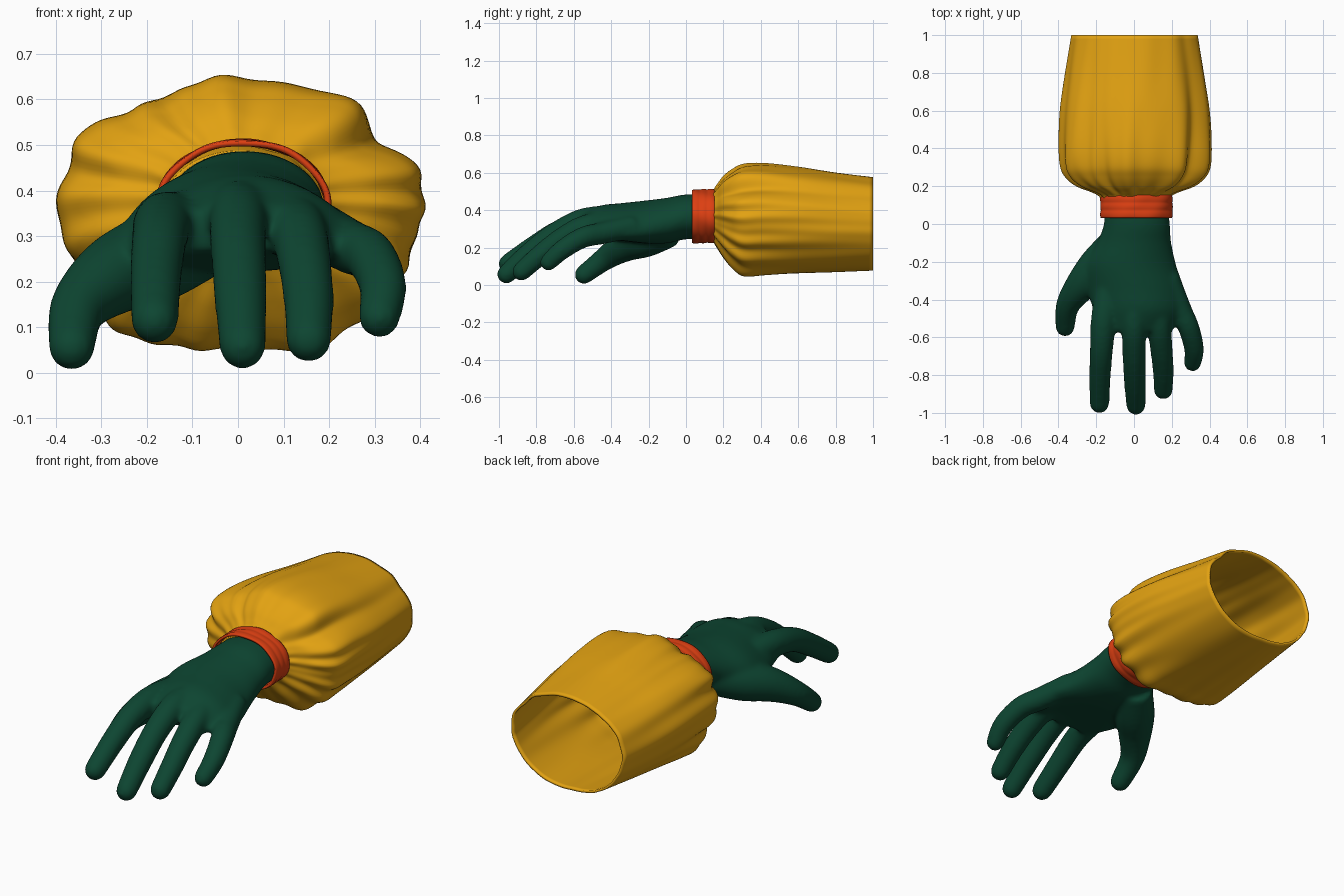
import bpy, bmesh, math
from mathutils import Vector

if "Cube" in bpy.data.objects:
    bpy.data.objects.remove(bpy.data.objects["Cube"])


def material(name, rgb):
    m = bpy.data.materials.new(name)
    m.use_nodes = True
    m.diffuse_color = (*rgb, 1)
    bsdf = m.node_tree.nodes["Principled BSDF"]
    bsdf.inputs["Base Color"].default_value = (*rgb, 1)
    bsdf.inputs["Roughness"].default_value = 0.7
    return m


GREEN = material("dark green", (0.004, 0.06, 0.031))
YELLOW = material("golden yellow", (0.76, 0.36, 0.006))
ORANGE = material("orange red", (0.72, 0.05, 0.006))


def resample(keys, steps):
    """Catmull-Rom interpolation of equal-length tuples."""
    out = []
    for i in range(len(keys) - 1):
        a, b, c, d = (keys[max(0, min(len(keys) - 1, i + k))] for k in (-1, 0, 1, 2))
        for s in range(steps):
            t = s / steps
            out.append(tuple(
                q + 0.5 * t * (r - p + t * (2 * p - 5 * q + 4 * r - w + t * (3 * (q - r) + w - p)))
                for p, q, r, w in zip(a, b, c, d)))
    return out + [keys[-1]]


def loft(bm, rings, capped):
    rows = [[bm.verts.new(p) for p in ring] for ring in rings]
    n = len(rows[0])
    for a, b in zip(rows, rows[1:]):
        for i in range(n):
            j = (i + 1) % n
            bm.faces.new((a[i], a[j], b[j], b[i]))
    if capped:
        bm.faces.new(rows[0][::-1])
        bm.faces.new(rows[-1])


def finish(name, bm, mat):
    bmesh.ops.recalc_face_normals(bm, faces=bm.faces)
    mesh = bpy.data.meshes.new(name)
    bm.to_mesh(mesh)
    bm.free()
    mesh.materials.append(mat)
    mesh.shade_smooth()
    obj = bpy.data.objects.new(name, mesh)
    bpy.context.collection.objects.link(obj)
    return obj


def angles(n):
    return [2 * math.pi * i / n for i in range(n)]


def finger(bm, keys):
    """Round tube through (x, y, z, radius) keys with a domed tip."""
    path = [(Vector(p[:3]), p[3]) for p in resample(keys, 6)]
    end, radius = path[-1]
    forward = (end - path[-2][0]).normalized()
    for a in (20, 40, 60, 75, 86):
        a = math.radians(a)
        path.append((end + forward * radius * math.sin(a), radius * math.cos(a)))
    rings = []
    for i, (p, r) in enumerate(path):
        tangent = path[min(i + 1, len(path) - 1)][0] - path[max(i - 1, 0)][0]
        side = tangent.cross(Vector((0, 0, 1))).normalized()
        up = side.cross(tangent).normalized()
        rings.append([p + r * (side * math.cos(t) + up * math.sin(t)) for t in angles(20)])
    loft(bm, rings, True)


# Gloved hand: arched palm and five fingers fused into one skin
bm = bmesh.new()
palm = [  # y, centre x, centre z, half width, half height, arch
    (0.14, 0.012, 0.365, 0.168, 0.122, 0.0),
    (0.0, 0.015, 0.365, 0.175, 0.12, 0.1),
    (-0.1, 0.0, 0.345, 0.198, 0.122, 0.4),
    (-0.22, -0.015, 0.337, 0.24, 0.115, 0.7),
    (-0.35, 0.01, 0.338, 0.255, 0.1, 0.9),
    (-0.46, 0.025, 0.34, 0.242, 0.085, 1.1),
    (-0.57, 0.01, 0.32, 0.19, 0.055, 1.1)]
rings = []
for y, cx, cz, rx, rz, arch in resample(palm, 5):
    rings.append([(cx + rx * math.cos(t), y, cz + rz * math.sin(t) - arch * (rx * math.cos(t)) ** 2)
                  for t in angles(40)])
loft(bm, rings, True)
fingers = {
    "index": [(-.13, -.3, .325, .065), (-.16, -.5, .33, .068), (-.172, -.66, .295, .062),
              (-.18, -.8, .215, .058), (-.183, -.95, .115, .053)],
    "middle": [(0, -.3, .35, .07), (0, -.52, .352, .066), (0, -.68, .285, .062),
               (.005, -.83, .175, .059), (.01, -.96, .058, .052)],
    "ring": [(.11, -.3, .335, .065), (.13, -.52, .317, .064), (.145, -.66, .25, .06),
             (.155, -.78, .16, .056), (.155, -.88, .072, .051)],
    "little": [(.18, -.28, .315, .06), (.245, -.45, .277, .06), (.29, -.55, .255, .057),
               (.318, -.66, .19, .053), (.31, -.735, .122, .047)],
    "thumb": [(-.08, -.08, .29, .085), (-.185, -.21, .25, .1), (-.275, -.32, .212, .087),
              (-.35, -.43, .143, .064), (-.365, -.545, .056, .052)]}
for keys in fingers.values():
    finger(bm, keys)
hand = finish("gloved_hand", bm, GREEN)
remesh = hand.modifiers.new("fuse", "REMESH")
remesh.mode = "VOXEL"
remesh.voxel_size = 0.01
remesh.use_smooth_shade = True
smooth = hand.modifiers.new("soften", "SMOOTH")
smooth.factor = 0.5
smooth.iterations = 20

# Wrist band: short elastic ring with soft ridges
bm = bmesh.new()
rings = []
for k in range(19):
    f = k / 18
    ridge = 0.003 * abs(math.sin(3 * math.pi * f))
    ring = []
    for t in angles(96):
        r = ridge + 0.0015 * math.sin(7 * t + 4 * f)
        ring.append((0.012 + (0.189 + r) * math.cos(t), 0.033 + 0.12 * f,
                     0.368 + (0.142 + r) * math.sin(t)))
    rings.append(ring)
loft(bm, rings, False)
band = finish("wrist_band", bm, ORANGE)
solid = band.modifiers.new("thickness", "SOLIDIFY")
solid.thickness = 0.012
solid.offset = -1

# Puffed sleeve: gathered at the wrist, open at the back
FOLDS = [(18, .06, 11), (35, -.11, 8), (50, .05, 9), (122, -.05, 12), (147, .06, 13),
         (-63, .07, 16), (-93, -.03, 10), (-124, .09, 16), (-160, -.03, 12), (180, .02, 9)]


def fold(t):
    total = 0
    for centre, amount, width in FOLDS:
        d = (math.degrees(t) - centre + 180) % 360 - 180
        total += amount * math.exp(-(d / width) ** 2)
    return total


def pleat(t, y):
    drift = 1.5 * math.sin(5 * y + 2 * t)
    return (math.sin(13 * t + 1.2 * math.sin(2 * t) + drift)
            + 0.6 * math.sin(21 * t + 2 * math.sin(3 * t)) + 0.4 * math.sin(8 * t + 3 * y)) / 2


sleeve = [  # y, centre z, half width, half height, pleat depth, fold depth
    (0.06, 0.368, 0.166, 0.119, 0.0, 0.0),
    (0.1, 0.368, 0.174, 0.128, 0.004, 0.0),
    (0.14, 0.368, 0.182, 0.135, 0.03, 0.0),
    (0.165, 0.365, 0.215, 0.165, 0.06, 0.2),
    (0.2, 0.36, 0.3, 0.212, 0.065, 0.6),
    (0.25, 0.35, 0.36, 0.262, 0.05, 0.9),
    (0.31, 0.345, 0.388, 0.296, 0.036, 1.0),
    (0.42, 0.35, 0.396, 0.297, 0.024, 0.9),
    (0.6, 0.346, 0.39, 0.284, 0.014, 0.6),
    (0.8, 0.335, 0.364, 0.266, 0.009, 0.4),
    (1.0, 0.327, 0.333, 0.25, 0.006, 0.25)]
bm = bmesh.new()
rings = []
for y, cz, rx, rz, depth, bulge in resample(sleeve, 6):
    ring = []
    for t in angles(180):
        s = 1 + depth * pleat(t, y) + bulge * fold(t)
        ring.append((0.004 + rx * s * math.cos(t), y, cz + rz * s * math.sin(t)))
    rings.append(ring)
loft(bm, rings, False)
puff = finish("puffed_sleeve", bm, YELLOW)
solid = puff.modifiers.new("thickness", "SOLIDIFY")
solid.thickness = 0.012
solid.offset = -1
